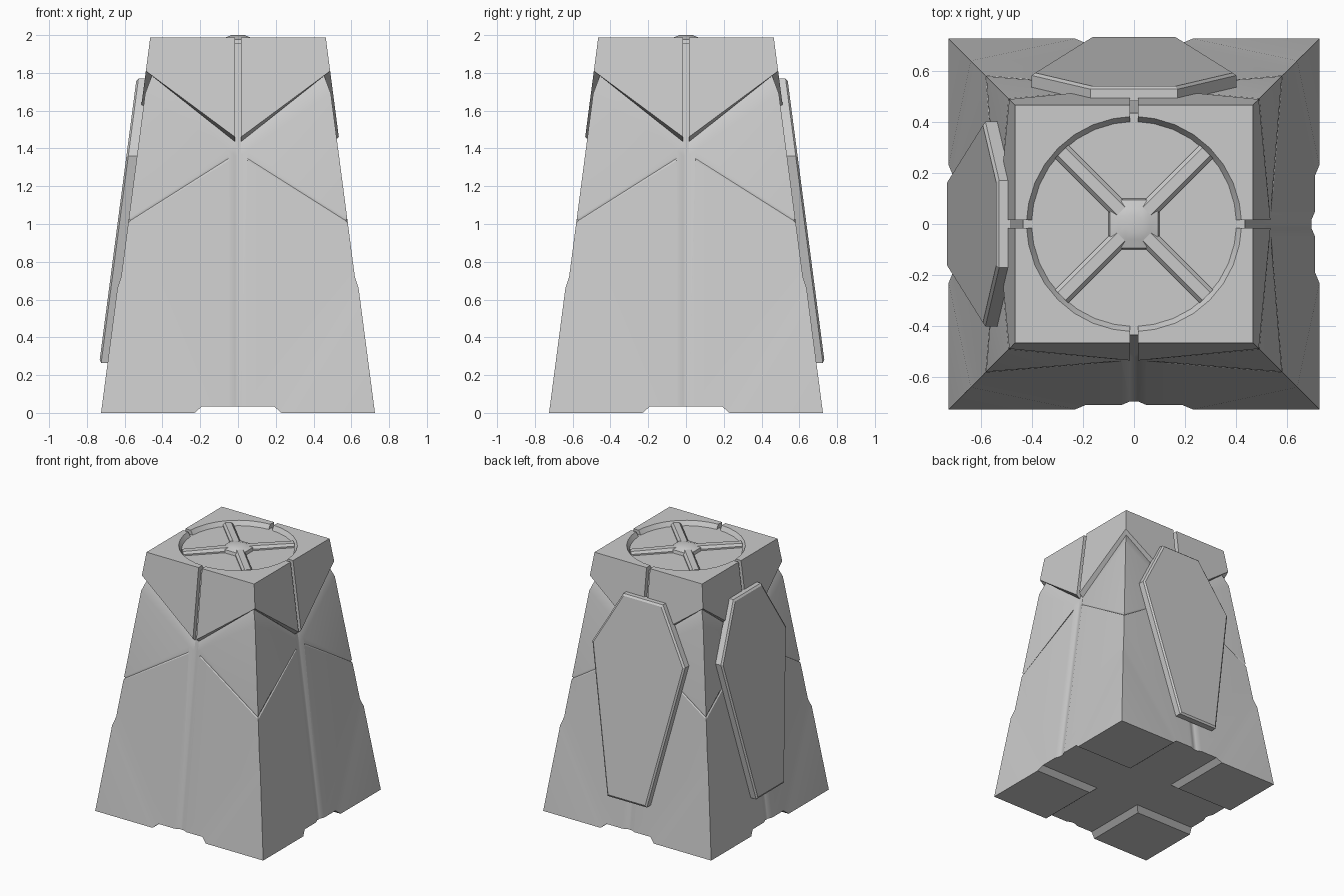
import bpy, bmesh, math
from math import sin, cos, pi

if "Cube" in bpy.data.objects:
    bpy.data.objects.remove(bpy.data.objects["Cube"])


def finish(name, polys, smooth=None):
    """Weld a list of polygons into one object."""
    bm = bmesh.new()
    for poly in polys:
        bm.faces.new([bm.verts.new(p) for p in poly])
    bmesh.ops.remove_doubles(bm, verts=bm.verts, dist=0.0005)
    bmesh.ops.recalc_face_normals(bm, faces=bm.faces)
    me = bpy.data.meshes.new(name)
    bm.to_mesh(me)
    bm.free()
    ob = bpy.data.objects.new(name, me)
    bpy.context.collection.objects.link(ob)
    if smooth:
        bpy.ops.object.select_all(action='DESELECT')
        bpy.context.view_layer.objects.active = ob
        ob.select_set(True)
        bpy.ops.object.shade_smooth_by_angle(angle=math.radians(smooth))
        wn = ob.modifiers.new("weighted", 'WEIGHTED_NORMAL')
        wn.keep_sharp = True
    return ob


def width(z):
    return 0.725 - 0.131 * z


def P(x, z, d=0.0):
    """Point on the front sloping face, sunk by d; x=None means the corner edge."""
    w = width(z) - d
    return (w if x is None else x, -w, z)


def turn(p, quarter):
    x, y, z = p
    for _ in range(quarter):
        x, y = -y, x
    return (x, y, z)


# ---- pillar body: right half of the front face, mirrored and turned 4 times
TOP, FLOOR, IN, DEEP = 1.988, 1.955, 0.012, 0.035
# cap
A, B, C, D = P(.015, TOP), P(None, TOP), P(None, 1.81), P(.015, 1.46)
Cu, Du, Dm = P(None, 1.785, DEEP), P(.015, 1.435, DEEP), P(0, 1.435, DEEP)
Ad, Am = P(.015, FLOOR, DEEP), P(0, FLOOR, DEEP)
At, Af, Afm = (.015, -.42, TOP), (.015, -.40, FLOOR), (0, -.40, FLOOR)
# body panels and central channel
Cl, P1, P2 = P(None, 1.69, IN), P(.05, 1.39, IN), P(.05, 1.36, IN)
P3, P4, P5 = P(.05, 1.347, IN), P(.05, 1.335, IN), P(.05, .035, IN)
E2, E3, E4 = P(None, 1.03, IN), P(None, 1.018, .022), P(None, 1.005, IN)
G1, G1m = P(.015, 1.36, .027), P(0, 1.36, .027)
G5, G5m = P(.015, .035, .027), P(0, .035, .027)
# corner feet
E5, F1 = P(None, .72, IN), P(.19, .035, IN)
E6, F2, E7 = P(None, .66), P(.23, 0), P(None, 0)
K1, K2 = (.19, -.19, .035), (.23, -.23, 0)

half = [
    (A, D, C, B), (C, D, Du, Cu),
    (A, D, Du, Ad, Af, At), (Ad, Du, Dm, Am), (Ad, Af, Afm, Am),
    (Cu, Du, P1, Cl), (Du, G1, P1), (Du, Dm, G1m, G1),
    (G1, G1m, G5m, G5), (G1, P1, P2, P3, P4, P5, G5),
    (P1, Cl, E2, P2), (P2, E2, E3, P3), (P3, E3, E4, P4),
    (P4, E4, E5, F1, P5), (E5, F1, F2, E6), (E6, F2, E7),
    (E7, F2, K2), (F2, F1, K1, K2),
    (G5m, G5, P5, F1, K1, (0, 0, .035)),
]
# round recess in the top
rim = [At] + [(.42 * sin(a), -.42 * cos(a), TOP) for a in [i * pi / 16 for i in range(1, 5)]]
low = [Af] + [(.40 * sin(a), -.40 * cos(a), FLOOR) for a in [i * pi / 16 for i in range(1, 5)]]
half.append([A, B] + rim[::-1])
half += [(rim[i], rim[i + 1], low[i + 1], low[i]) for i in range(4)]
half.append([(0, 0, FLOOR), Afm] + low)

mirror = [[(-x, y, z) for x, y, z in poly] for poly in half]
finish("pillar_body",
       [[turn(p, q) for p in poly] for poly in half + mirror for q in range(4)], 25)


def stack(rings):
    """Closed solid from a list of matching rings."""
    n = len(rings[0])
    polys = [rings[0], rings[-1]]
    for a, b in zip(rings, rings[1:]):
        polys += [(a[i], a[(i + 1) % n], b[(i + 1) % n], b[i]) for i in range(n)]
    return polys


# ---- raised cross in the top recess
def octagon(a, b, z):
    pts = [(a, b), (b, a), (b, -a), (a, -b), (-a, -b), (-b, -a), (-b, a), (-a, b)]
    return [(x, y, z) for x, y in pts]


finish("top_hub", stack([octagon(.05, .10, 1.95), octagon(.047, .094, 1.978),
                         octagon(.03, .06, 1.99), octagon(.014, .034, 2.0)]), 30)

for k in range(4):
    ang = pi / 4 + k * pi / 2
    rings = []
    for r, z in ((.03, 1.988), (.40, 1.982)):
        section = [(-.037, 1.95), (-.037, 1.966), (-.022, z), (.022, z), (.037, 1.966), (.037, 1.95)]
        rings.append([(r * cos(ang) - s * sin(ang), r * sin(ang) + s * cos(ang), h)
                      for s, h in section])
    finish("top_arm_%d" % (k + 1), stack(rings))

# ---- coffin-shaped side plates on the back (+y) and left (-x) faces
outline = [(-.17, 1.77), (.17, 1.77), (.40, 1.36), (.17, .265), (-.17, .265), (-.40, 1.36)]
inner = [(-.162, 1.757), (.162, 1.757), (.386, 1.358), (.16, .28), (-.16, .28), (-.386, 1.358)]
for name, q in (("back_plate", 2), ("left_plate", 3)):
    rings = [[P(x, z, .013) for x, z in outline],
             [P(x, z, -.034) for x, z in outline],
             [P(x, z, -.044) for x, z in inner]]
    finish(name, [[turn(p, q) for p in poly] for poly in stack(rings)])
